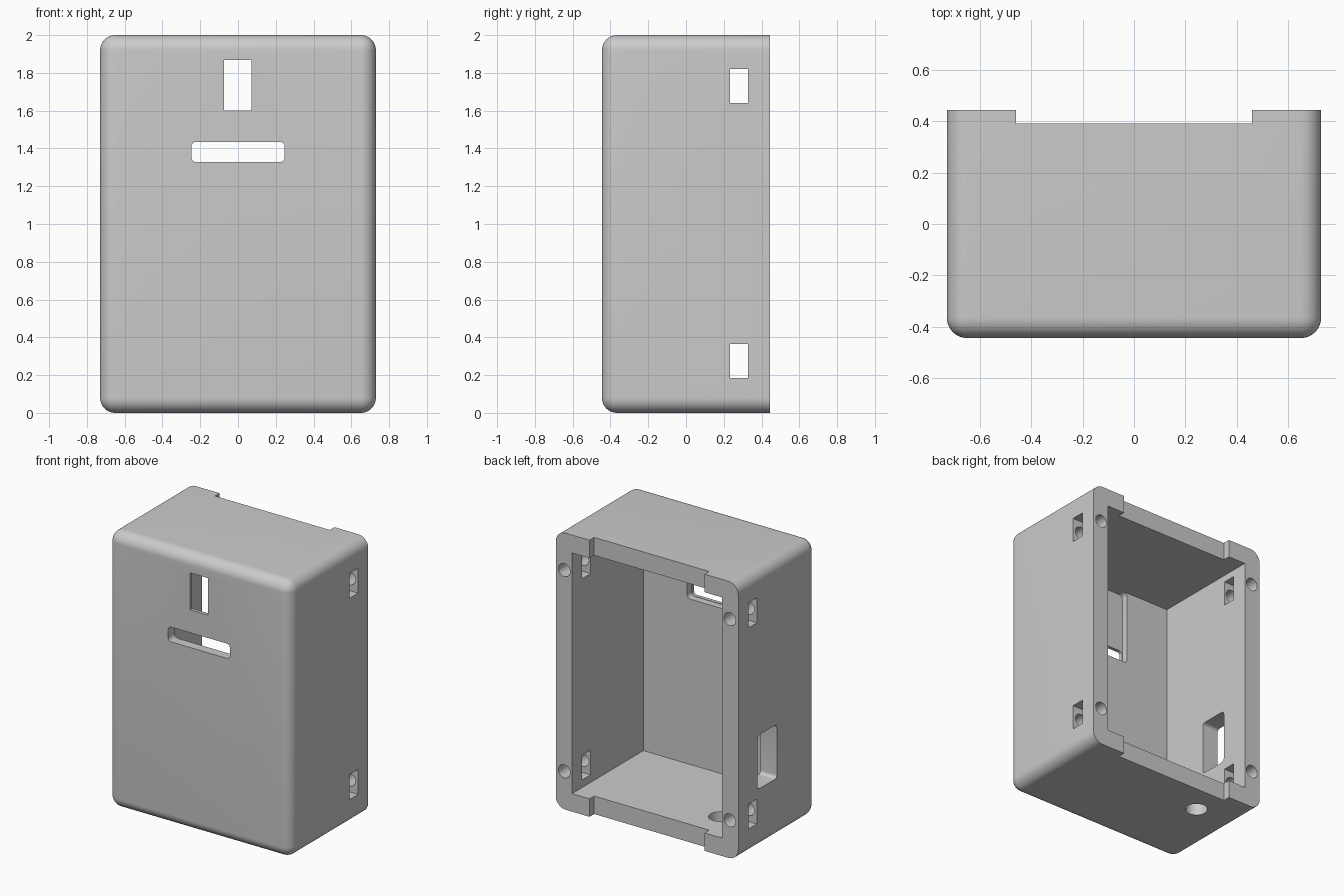
import bpy
import bmesh
from math import radians
from mathutils import Matrix, Vector

old = bpy.data.objects.get("Cube")
if old:
    bpy.data.objects.remove(old, do_unlink=True)

# Overall sizes
HX, HY, H = 0.73, 0.445, 2.0
WALL, FRONT = 0.13, 0.075

grey = bpy.data.materials.new("plain_grey")
grey.use_nodes = True
colour = (0.6, 0.6, 0.6, 1)
grey.diffuse_color = colour
grey.node_tree.nodes["Principled BSDF"].inputs["Base Color"].default_value = colour


def finish(name, bm):
    mesh = bpy.data.meshes.new(name)
    bmesh.ops.recalc_face_normals(bm, faces=bm.faces)
    bm.to_mesh(mesh)
    bm.free()
    mesh.materials.append(grey)
    obj = bpy.data.objects.new(name, mesh)
    bpy.context.collection.objects.link(obj)
    return obj


def block(name, x, y, z, radius=0, pick=None, segments=6):
    """Box from (min, max) ranges, rounding the edges chosen by pick."""
    bm = bmesh.new()
    bmesh.ops.create_cube(bm, size=1)
    for v in bm.verts:
        v.co = Vector([r[0] if c < 0 else r[1] for c, r in zip(v.co, (x, y, z))])
    if radius:
        edges = [e for e in bm.edges if pick(e)]
        bmesh.ops.bevel(bm, geom=edges, offset=radius, segments=segments,
                        profile=0.5, affect='EDGES', clamp_overlap=True)
    return finish(name, bm)


def cylinder(name, centre, radius, depth, axis):
    bm = bmesh.new()
    turn = Matrix.Rotation(radians(90), 4, 'X') if axis == 'Y' else Matrix()
    bmesh.ops.create_cone(bm, cap_ends=True, segments=32, radius1=radius,
                          radius2=radius, depth=depth,
                          matrix=Matrix.Translation(centre) @ turn)
    return finish(name, bm)


def along(axis):
    """Edge test: runs parallel to the given axis."""
    return lambda e: abs((e.verts[0].co - e.verts[1].co).normalized()[axis]) > 0.9


# Case body: rounded everywhere except around the open back
case = block("case", (-HX, HX), (-HY, HY), (0, H), 0.08,
             lambda e: not all(v.co.y > 0 for v in e.verts), 10)

cutters = [
    # Main cavity, open at the back
    block("cavity_cutter", (WALL - HX, HX - WALL), (FRONT - HY, 1), (WALL, H - WALL)),
    # Shallow pocket behind the front openings
    block("pocket_cutter", (-0.25, 0.25), (-0.42, -0.3), (1.325, 1.87), 0.03, along(1)),
    # Long front slot and upright front window
    block("slot_cutter", (-0.247, 0.247), (-0.6, -0.3), (1.328, 1.435), 0.025, along(1)),
    block("window_cutter", (-0.073, 0.071), (-0.6, -0.3), (1.6, 1.868)),
    # Rounded port in the side wall
    block("port_cutter", (-0.9, -0.5), (0.005, 0.225), (0.43, 0.82), 0.025, along(0)),
    # Round cable hole in the base
    cylinder("cable_hole_cutter", (-0.397, 0.18, 0), 0.075, 0.5, 'Z'),
]

# Notches across the back edge of the top and bottom walls
for z in ((-0.1, 0.2), (H - 0.2, H + 0.1)):
    cutters.append(block("notch_cutter", (-0.46, 0.46), (0.392, 0.6), z))

# Nut slots through the side walls, with screw holes from the back
for side in (-1, 1):
    for z in (0.275, 1.73):
        x = sorted((side * 0.55, side * 0.85))
        cutters.append(block("nut_slot_cutter", x, (0.232, 0.329), (z - 0.09, z + 0.09)))
        cutters.append(cylinder("screw_hole_cutter", (side * 0.662, 0.3, z), 0.047, 0.4, 'Y'))

# Apply each cut, then discard the cutter
bpy.context.view_layer.objects.active = case
for cutter in cutters:
    cutter.hide_render = True
    mod = case.modifiers.new("cut", 'BOOLEAN')
    mod.operation = 'DIFFERENCE'
    mod.solver = 'EXACT'
    mod.object = cutter
    bpy.ops.object.modifier_apply(modifier=mod.name)
    bpy.data.objects.remove(cutter, do_unlink=True)

bpy.ops.object.select_all(action='DESELECT')
case.select_set(True)
bpy.ops.object.shade_smooth_by_angle(angle=radians(30))
